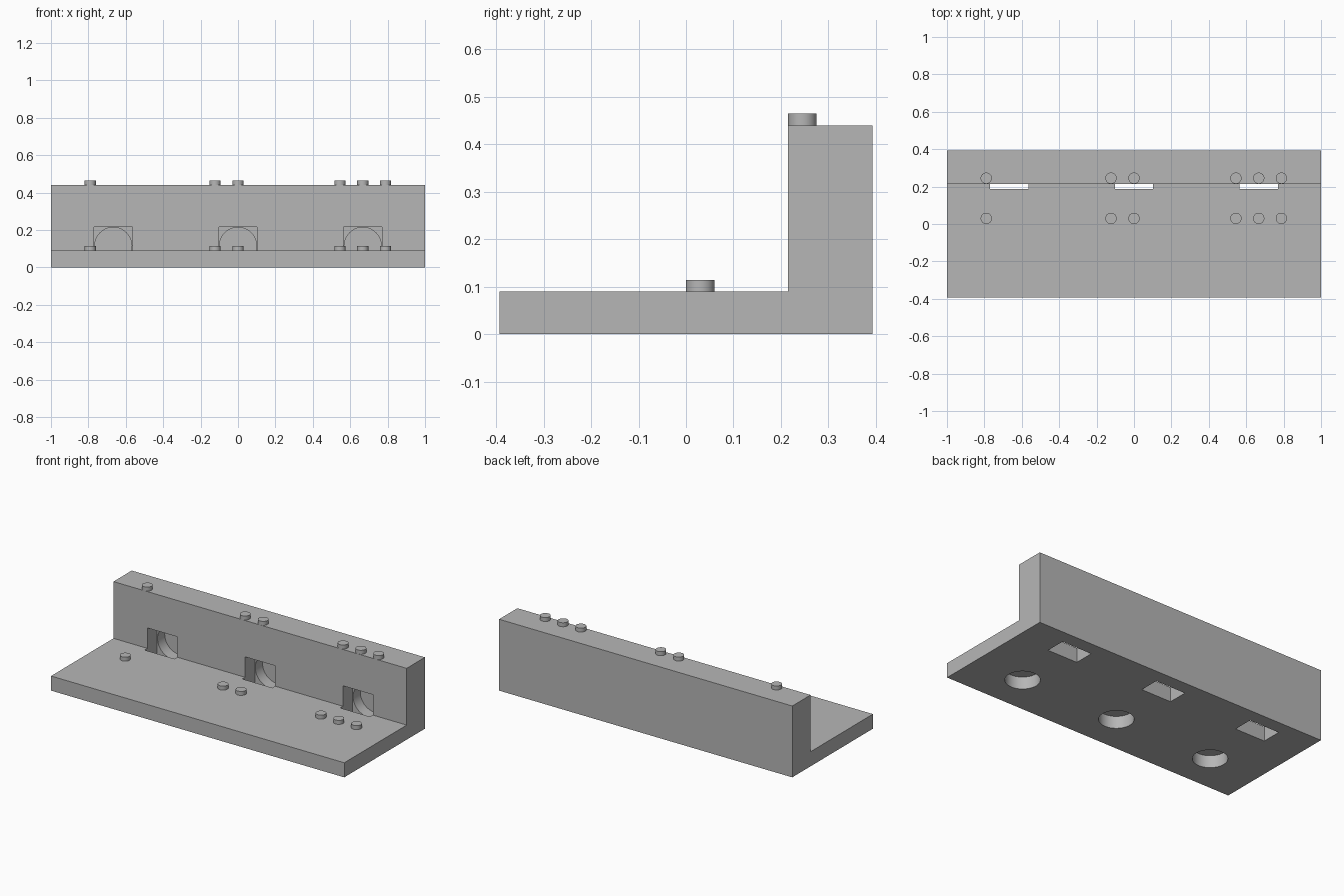
import bpy, bmesh, math

if "Cube" in bpy.data.objects:
    bpy.data.objects.remove(bpy.data.objects["Cube"])

grey = bpy.data.materials.new("plain_grey")
grey.diffuse_color = (0.47, 0.47, 0.47, 1)
grey.use_nodes = True
grey.node_tree.nodes["Principled BSDF"].inputs["Base Color"].default_value = grey.diffuse_color

# Main dimensions
FRONT, WALL, BACK = -0.393, 0.215, 0.393
BASE_TOP, WALL_TOP = 0.09, 0.44
BAYS = (-0.667, 0.0, 0.667)


def cylinder(name, loc, radius, depth, axis="z"):
    rot = (math.pi / 2, 0, 0) if axis == "y" else (0, 0, 0)
    bpy.ops.mesh.primitive_cylinder_add(vertices=48, radius=radius, depth=depth,
                                        location=loc, rotation=rot)
    ob = bpy.context.object
    ob.name = name
    return ob


def box(name, lo, hi):
    bpy.ops.mesh.primitive_cube_add(size=1, location=[(a + b) / 2 for a, b in zip(lo, hi)])
    ob = bpy.context.object
    ob.name = name
    ob.scale = [b - a for a, b in zip(lo, hi)]
    return ob


def smooth(ob):
    bpy.ops.object.select_all(action="DESELECT")
    ob.select_set(True)
    bpy.context.view_layer.objects.active = ob
    bpy.ops.object.shade_smooth_by_angle(angle=math.radians(30))


def cut(body, cutter):
    bpy.context.view_layer.update()
    bpy.context.view_layer.objects.active = body
    mod = body.modifiers.new("cut", "BOOLEAN")
    mod.operation, mod.solver, mod.object = "DIFFERENCE", "EXACT", cutter
    bpy.ops.object.modifier_apply(modifier=mod.name)
    bpy.data.objects.remove(cutter)


# L-shaped body extruded along x
profile = [(FRONT, 0), (BACK, 0), (BACK, WALL_TOP), (WALL, WALL_TOP),
           (WALL, BASE_TOP), (FRONT, BASE_TOP)]
bm = bmesh.new()
face = bm.faces.new([bm.verts.new((-1, y, z)) for y, z in profile])
ext = bmesh.ops.extrude_face_region(bm, geom=[face])
bmesh.ops.translate(bm, vec=(2, 0, 0),
                    verts=[g for g in ext["geom"] if isinstance(g, bmesh.types.BMVert)])
bmesh.ops.recalc_face_normals(bm, faces=bm.faces)
mesh = bpy.data.meshes.new("bracket_body")
bm.to_mesh(mesh)
bm.free()
body = bpy.data.objects.new("bracket_body", mesh)
bpy.context.collection.objects.link(body)
mesh.materials.append(grey)

# Each bay: slot through the base, round recess behind it, round pocket underneath
for x in BAYS:
    cut(body, box("slot_cutter", (x - 0.102, 0.188, -0.1), (x + 0.102, 0.31, 0.216)))
    cut(body, cylinder("recess_cutter", (x, 0.33, 0.115), 0.099, 0.1, "y"))
    cut(body, cylinder("pocket_cutter", (x, -0.15, 0.0), 0.097, 0.15))
smooth(body)

# Counting studs: one, two and three per bay, on the base and on the wall
for row, y, z in (("base", 0.03, BASE_TOP), ("wall", 0.245, WALL_TOP)):
    for x in (-0.79, -0.123, 0.0, 0.545, 0.667, 0.788):
        stud = cylinder(row + "_stud", (x, y, z + 0.0075), 0.03, 0.034)
        stud.data.materials.append(grey)
        smooth(stud)
